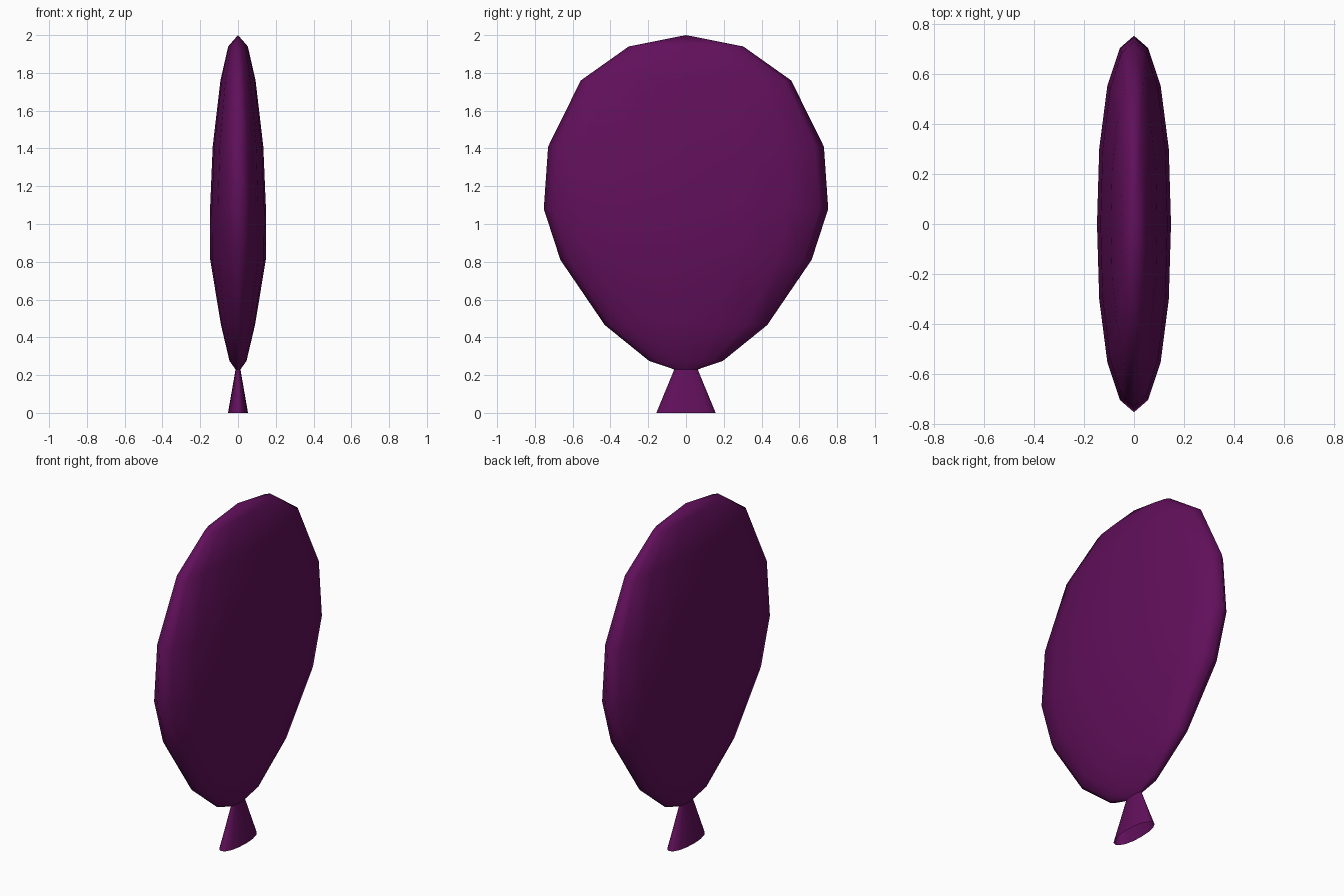
import bpy, bmesh

if "Cube" in bpy.data.objects:
    bpy.data.objects.remove(bpy.data.objects["Cube"])

purple = bpy.data.materials.new("deep purple")
purple.diffuse_color = (0.12, 0.005, 0.105, 1)
purple.use_nodes = True
purple.node_tree.nodes["Principled BSDF"].inputs["Base Color"].default_value = purple.diffuse_color

# Quarter of the 16-sided cross-section as (x, y) fractions, mirrored to a full loop
quarter = [(0, 1), (0.38, 0.935), (0.72, 0.735), (0.94, 0.40)]
half = quarter + [(1, 0)] + [(x, -y) for x, y in reversed(quarter[1:])]
section = half + [(-x, -y) for x, y in half]


def loft(name, rings, top=None):
    """Skin stacked oval rings (z, half_x, half_y), optionally closed to a tip."""
    bm = bmesh.new()
    loops = [[bm.verts.new((x * hx, y * hy, z)) for x, y in section]
             for z, hx, hy in rings]
    n = len(section)
    for a, b in zip(loops, loops[1:]):
        for i in range(n):
            j = (i + 1) % n
            bm.faces.new((a[i], a[j], b[j], b[i]))
    if top is not None:
        tip = bm.verts.new((0, 0, top))
        for i in range(n):
            bm.faces.new((loops[-1][i], loops[-1][(i + 1) % n], tip))
    bmesh.ops.recalc_face_normals(bm, faces=bm.faces)
    # make sure the skin faces outwards
    if sum(f.normal.x * f.calc_center_median().x for f in bm.faces) < 0:
        bmesh.ops.reverse_faces(bm, faces=bm.faces)
    for f in bm.faces:
        f.smooth = True
    me = bpy.data.meshes.new(name)
    bm.to_mesh(me)
    bm.free()
    me.materials.append(purple)
    ob = bpy.data.objects.new(name, me)
    bpy.context.collection.objects.link(ob)
    return ob


# Flattened balloon body, from knot up to the crown
loft("balloon_body", [
    (0.23, 0.013, 0.062), (0.275, 0.045, 0.195), (0.465, 0.09, 0.43),
    (0.81, 0.147, 0.665), (1.08, 0.148, 0.753), (1.41, 0.134, 0.73),
    (1.76, 0.093, 0.557), (1.94, 0.052, 0.303)], top=2.0)

# Flared open neck below the knot
loft("balloon_neck", [(0.0, 0.053, 0.157), (0.23, 0.013, 0.062)])
